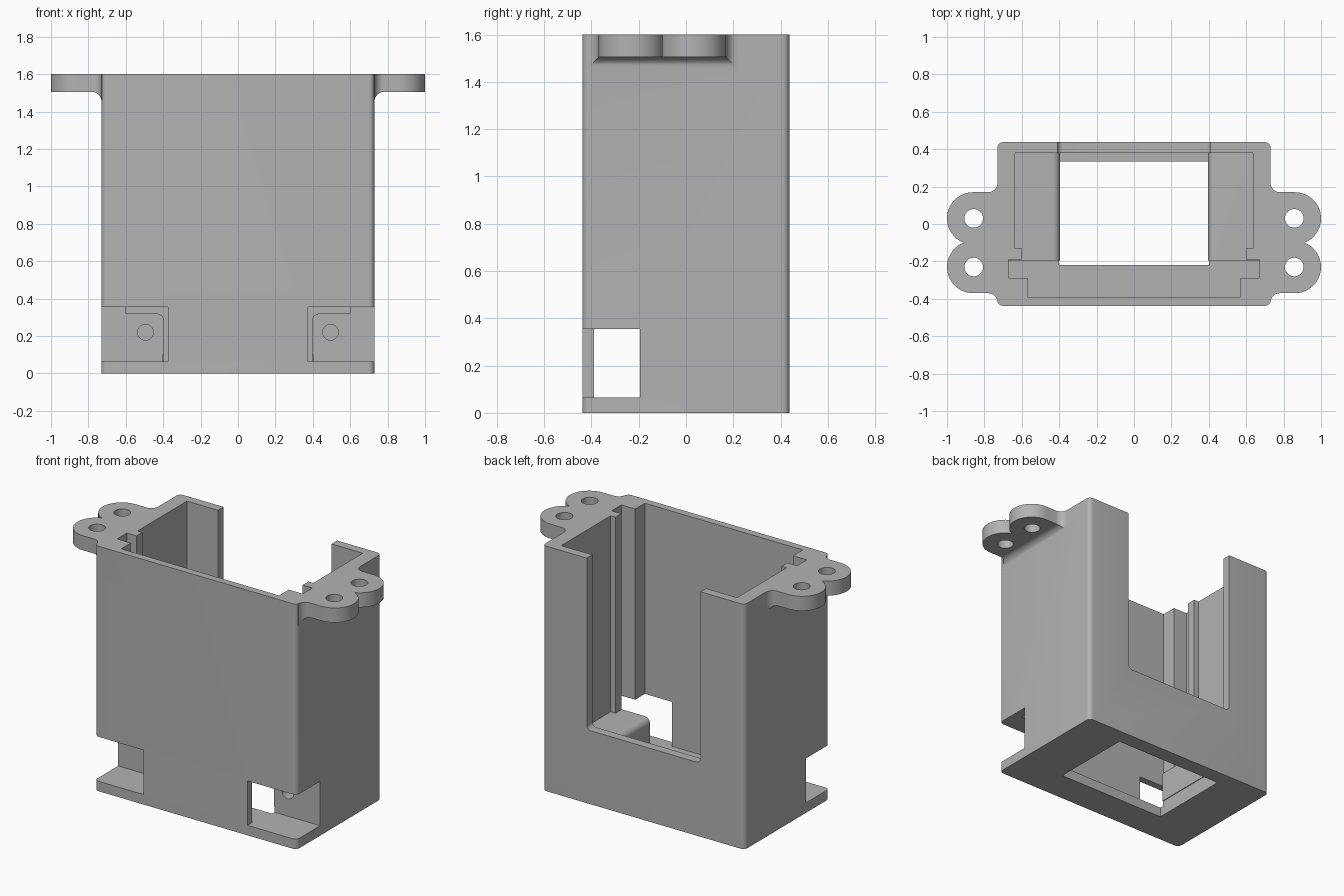
import bpy, bmesh
from math import sin, cos, radians, sqrt

cube = bpy.data.objects.get("Cube")
if cube:
    bpy.data.objects.remove(cube, do_unlink=True)

grey = bpy.data.materials.new("plain grey")
grey.use_nodes = True
GREY = (0.45, 0.45, 0.45, 1)
grey.diffuse_color = GREY
grey.node_tree.nodes["Principled BSDF"].inputs["Base Color"].default_value = GREY

W, D, H = 0.73, 0.4375, 1.6      # half width, half depth, height
FLOOR, EAR_Z, R = 0.065, 1.505, 0.05


def make(name, bm):
    bmesh.ops.recalc_face_normals(bm, faces=bm.faces)
    mesh = bpy.data.meshes.new(name)
    bm.to_mesh(mesh)
    bm.free()
    mesh.materials.append(grey)
    obj = bpy.data.objects.new(name, mesh)
    bpy.context.collection.objects.link(obj)
    return obj


def prism(name, outline, lo, hi, axis="z"):
    """Extrude a 2D outline along z (xy outline) or along y (xz outline)."""
    bm = bmesh.new()
    place = (lambda p, h: (p[0], p[1], h)) if axis == "z" else (lambda p, h: (p[0], h, p[1]))
    a = [bm.verts.new(place(p, lo)) for p in outline]
    b = [bm.verts.new(place(p, hi)) for p in outline]
    bm.faces.new(a)
    bm.faces.new(b)
    for i in range(len(a)):
        j = (i + 1) % len(a)
        bm.faces.new((a[i], a[j], b[j], b[i]))
    return make(name, bm)


def arc(cx, cy, r, start, end, n=8):
    angles = [radians(start + (end - start) * i / n) for i in range(n + 1)]
    return [(cx + r * cos(t), cy + r * sin(t)) for t in angles]


def circle(cx, cy, r, n=32):
    return arc(cx, cy, r, 0, 360, n)[:-1]


def rect(x0, x1, y0, y1):
    return [(x0, y0), (x1, y0), (x1, y1), (x0, y1)]


def mirrored(half):
    """Close a right-hand half outline with its mirror image."""
    return half + [(-x, y) for x, y in reversed(half)]


def combine(target, tool, operation):
    mod = target.modifiers.new(operation, "BOOLEAN")
    mod.operation, mod.object, mod.solver = operation, tool, "EXACT"
    bpy.context.view_layer.objects.active = target
    bpy.ops.object.modifier_apply(modifier=mod.name)
    bpy.data.objects.remove(tool, do_unlink=True)


def cut(name, outline, lo, hi, axis="z"):
    combine(housing, prism(name, outline, lo, hi, axis), "DIFFERENCE")


# Outer housing with rounded vertical corners
c = 0.03
housing = prism("housing", mirrored(arc(W - c, c - D, c, -90, 0) + arc(W - c, D - c, c, 0, 90)), 0, H)

# Mounting ears: two lobes blended into the side wall
lobe_x, lobe_r, lobes = 0.86, 0.14, (-0.23, 0.03)
ear = ([(0.6, -0.42)] + arc(W + R, -0.42, R, 180, 90)
       + arc(lobe_x, lobes[0], lobe_r, -90, 68, 20)
       + arc(lobe_x, lobes[1], lobe_r, -68, 90, 20)
       + arc(W + R, 0.22, R, 270, 180) + [(0.6, 0.22)])


def ear_fillet(side):
    """Concave gusset under the ear, mitred at both ends."""
    bm = bmesh.new()
    rings = []
    for px in [W - 0.03] + [x for x, _ in arc(W + R, 0, R, 180, 90)]:
        s = sqrt(max(0, R * R - (max(px, W) - W - R) ** 2))
        y0, y1, z = -0.419 + s, 0.219 - s, EAR_Z - R + s
        rings.append([bm.verts.new((side * px, y, h)) for y, h in rect(y0, y1, z, EAR_Z + 0.03)])
    for a, b in zip(rings, rings[1:]):
        for i in range(4):
            j = (i + 1) % 4
            bm.faces.new((a[i], a[j], b[j], b[i]))
    bm.faces.new(rings[0])
    bm.faces.new(rings[-1])
    return make("ear_fillet", bm)


for side in (1, -1):
    combine(housing, prism("ear", [(side * x, y) for x, y in ear], EAR_Z, H), "UNION")
    combine(housing, ear_fillet(side), "UNION")

# Stepped upper cavity with side slots
cut("cavity", mirrored([(0.57, -0.39), (0.57, -0.29), (0.67, -0.29), (0.67, -0.19), (0.6, -0.19),
                        (0.6, -0.13), (0.635, -0.13), (0.635, 0.38)]), 0.32, 1.8)

# Lower pockets: in front of and between the two corner blocks
cut("front_pocket", rect(-0.57, 0.57, -0.39, -0.195), FLOOR, 0.4)
block = [(0.395, FLOOR)] + [(0.435 - 0.04 * cos(radians(a)), 0.28 + 0.04 * sin(radians(a)))
                            for a in range(0, 91, 10)] + [(0.435, 0.34)]
cut("centre_pocket", mirrored(block), -0.25, 0.38, "y")
cut("floor_opening", rect(-0.4, 0.4, -0.22, 0.335), -0.1, 0.1)

# Open back with rounded lower corners
cut("back_opening", mirrored(arc(0.38, 0.51, 0.03, -90, 0) + [(0.41, 1.8)]), 0.3, 0.6, "y")

# Corner windows, block screw holes and ear holes
for side in (1, -1):
    x0, x1 = sorted((side * 0.375, side * 0.9))
    cut("corner_window", rect(x0, x1, -0.6, -0.195), FLOOR, 0.355)
    cut("screw_hole", circle(side * 0.495, 0.22, 0.042), -0.3, 0.1, "y")
    for y in lobes:
        cut("ear_hole", circle(side * (lobe_x - 0.003), y, 0.05), 1.4, 1.7)

# Smooth the curved walls, keep the edges sharp
bpy.ops.object.select_all(action="DESELECT")
housing.select_set(True)
bpy.context.view_layer.objects.active = housing
bpy.ops.object.shade_smooth_by_angle(angle=radians(30))
